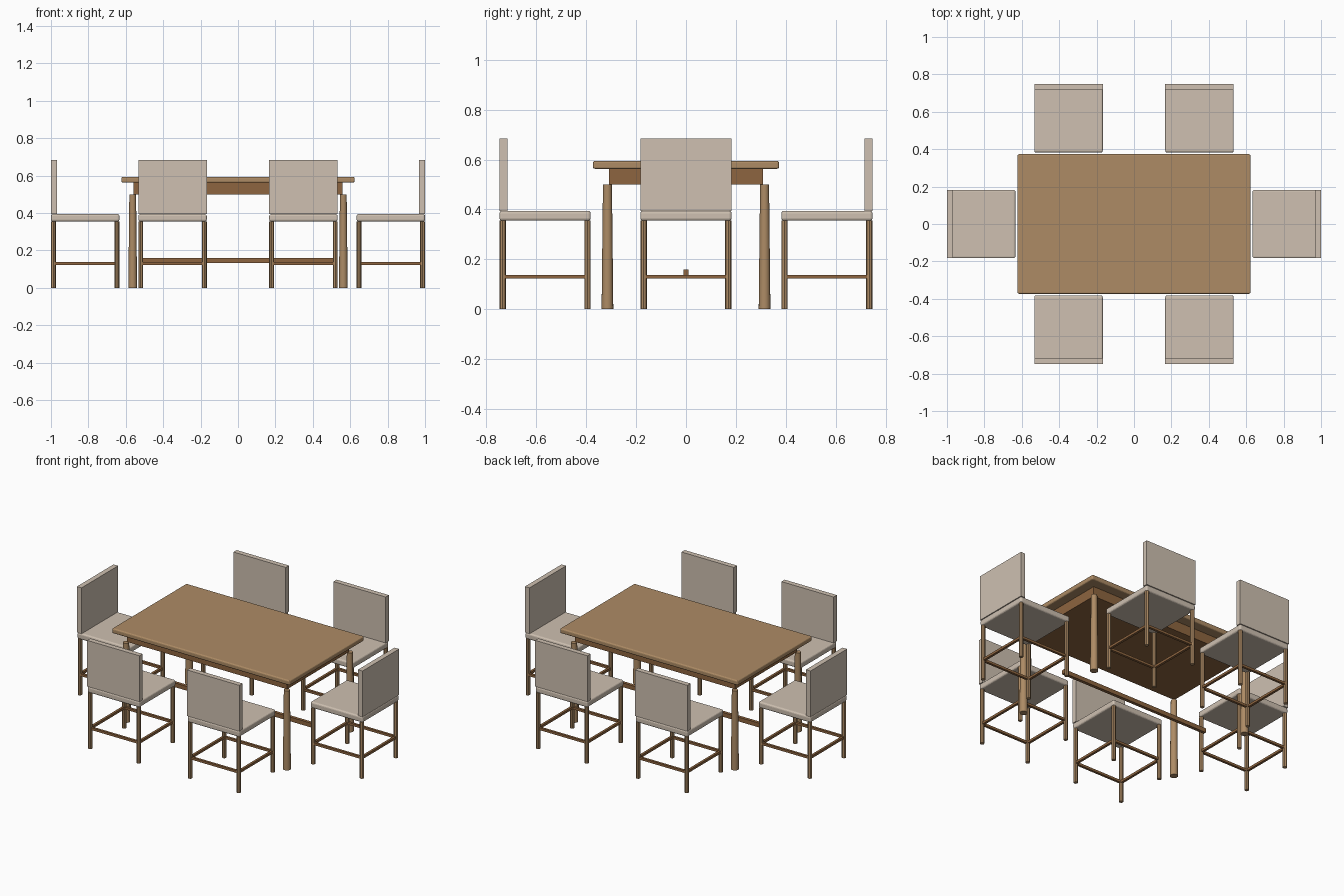
import bpy
from math import radians
from mathutils import Matrix

if "Cube" in bpy.data.objects:
    bpy.data.objects.remove(bpy.data.objects["Cube"])


def material(name, rgb):
    m = bpy.data.materials.new(name)
    m.diffuse_color = (*rgb, 1)
    m.use_nodes = True
    m.node_tree.nodes["Principled BSDF"].inputs["Base Color"].default_value = m.diffuse_color
    return m


WOOD = material("wood", (0.42, 0.26, 0.13))
DARK = material("dark_wood", (0.27, 0.13, 0.05))
FABRIC = material("fabric", (0.62, 0.53, 0.44))


def box(name, lo, hi, mat, bevel=0.0, segments=3):
    bpy.ops.mesh.primitive_cube_add(size=1)
    o = bpy.context.object
    o.name = name
    size = [b - a for a, b in zip(lo, hi)]
    mid = [(a + b) / 2 for a, b in zip(lo, hi)]
    o.data.transform(Matrix.Translation(mid) @ Matrix.Diagonal((*size, 1)))
    o.data.materials.append(mat)
    if bevel:
        mod = o.modifiers.new("bevel", 'BEVEL')
        mod.width, mod.segments = bevel, segments
    return o


def leg(name, x, y, r_bottom, r_top, height, sides, mat):
    bpy.ops.mesh.primitive_cone_add(vertices=sides, radius1=r_bottom,
                                    radius2=r_top, depth=height)
    o = bpy.context.object
    o.name = name
    o.data.transform(Matrix.Translation((x, y, height / 2)))
    o.data.materials.append(mat)
    bpy.ops.object.shade_smooth_by_angle(angle=radians(30))
    return o


# Table: top, solid apron block, tapered round legs, centre stretcher
box("table_top", (-0.623, -0.373, 0.563), (0.623, 0.373, 0.594), WOOD, 0.008)
box("table_apron", (-0.56, -0.308, 0.50), (0.56, 0.308, 0.563), DARK)
for sx in (-1, 1):
    for sy in (-1, 1):
        leg("table_leg", sx * 0.563, sy * 0.315, 0.0235, 0.018, 0.50, 16, WOOD)
box("table_stretcher", (-0.53, -0.01, 0.133), (0.53, 0.01, 0.16), DARK)


# Chair, built with its back toward -y, then turned and placed
def chair(x, y, angle):
    parts = [
        box("seat", (-0.183, -0.183, 0.355), (0.183, 0.183, 0.394), FABRIC, 0.01),
        box("seat_back", (-0.183, -0.183, 0.394), (0.183, -0.151, 0.685), FABRIC),
    ]
    for s in (-1, 1):
        for t in (-1, 1):
            parts.append(leg("chair_leg", s * 0.17, t * 0.17,
                             0.013, 0.013, 0.356, 8, WOOD))
        c, w = s * 0.17, 0.0075
        parts.append(box("side_rail", (c - w, -0.17, 0.122), (c + w, 0.17, 0.137), DARK))
        parts.append(box("cross_rail", (-0.17, c - w, 0.122), (0.17, c + w, 0.137), DARK))
    place = Matrix.Translation((x, y, 0)) @ Matrix.Rotation(radians(angle), 4, 'Z')
    for p in parts:
        p.matrix_world = place


# Two chairs on each long side, one at each end
for x in (-0.35, 0.35):
    chair(x, -0.565, 0)
    chair(x, 0.565, 180)
chair(-0.817, 0, -90)
chair(0.817, 0, 90)
